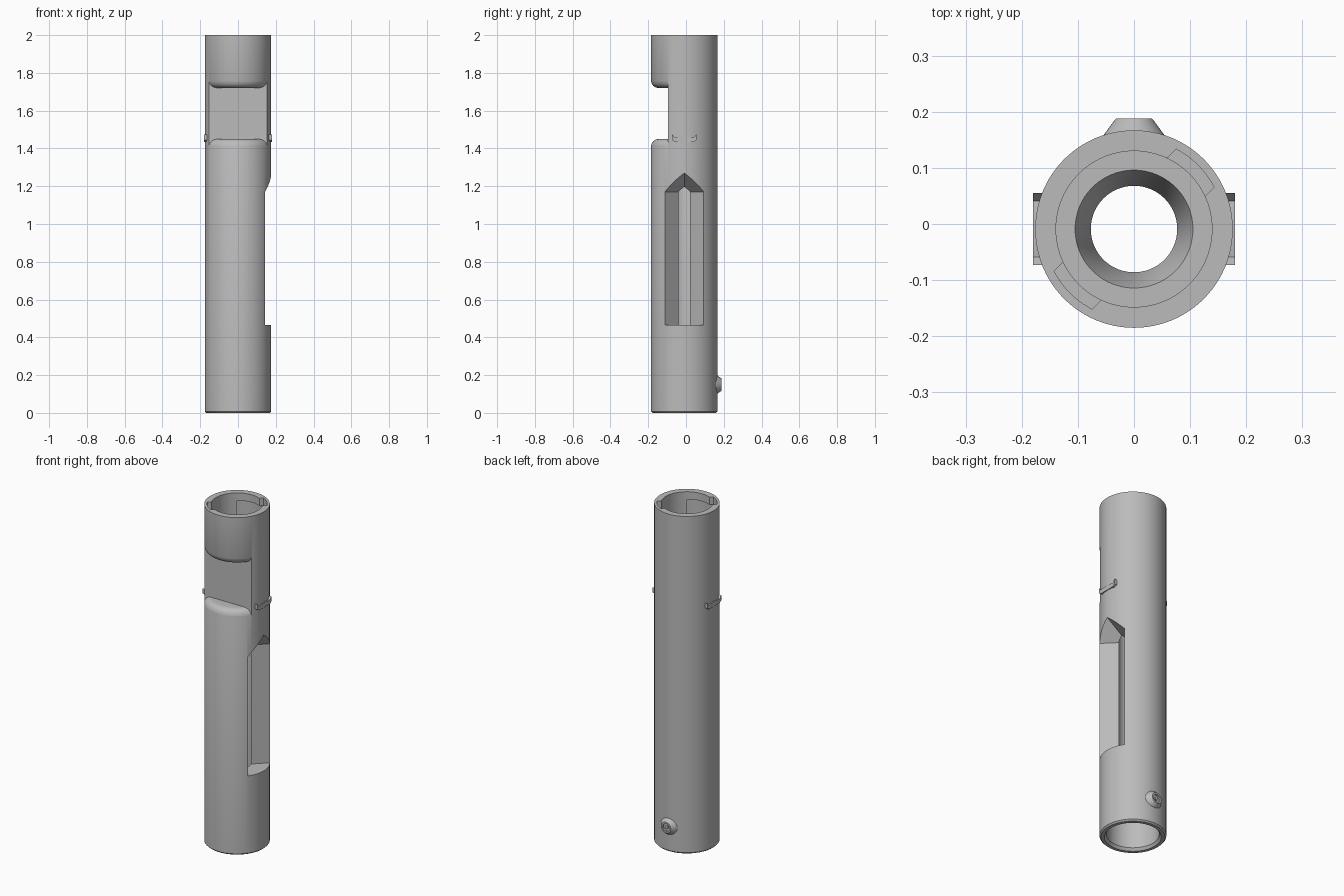
import bpy
import bmesh
from math import sin, cos, pi, radians
from mathutils import Matrix, Vector

cube = bpy.data.objects.get("Cube")
if cube:
    bpy.data.objects.remove(cube, do_unlink=True)

SEG = 96
R = 0.176           # outer radius
AXIS_Y = -0.009     # tube axis position

metal = bpy.data.materials.new("plain grey metal")
metal.use_nodes = True
grey = (0.5, 0.5, 0.5, 1)
metal.diffuse_color = grey
metal.node_tree.nodes["Principled BSDF"].inputs["Base Color"].default_value = grey


def make(name, bm):
    bmesh.ops.recalc_face_normals(bm, faces=bm.faces)
    mesh = bpy.data.meshes.new(name)
    bm.to_mesh(mesh)
    bm.free()
    mesh.materials.append(metal)
    ob = bpy.data.objects.new(name, mesh)
    bpy.context.collection.objects.link(ob)
    return ob


def lathe(profile, closed=False, seg=SEG):
    """Spin an (r, z) profile about z; a closed profile makes a ring."""
    bm = bmesh.new()
    rings = []
    for r, z in profile:
        if r == 0:
            rings.append([bm.verts.new((0, 0, z))] * seg)
        else:
            rings.append([bm.verts.new((r * cos(2 * pi * i / seg), r * sin(2 * pi * i / seg), z))
                          for i in range(seg)])
    pairs = list(zip(rings, rings[1:]))
    if closed:
        pairs.append((rings[-1], rings[0]))
    for a, b in pairs:
        for i in range(seg):
            j = (i + 1) % seg
            quad = list(dict.fromkeys((a[i], a[j], b[j], b[i])))
            bm.faces.new(quad)
    return bm


def prism(points, offset):
    """Extrude a flat outline of 3D points along an offset."""
    bm = bmesh.new()
    face = bm.faces.new([bm.verts.new(p) for p in points])
    ext = bmesh.ops.extrude_face_region(bm, geom=[face])
    moved = [v for v in ext["geom"] if isinstance(v, bmesh.types.BMVert)]
    bmesh.ops.translate(bm, verts=moved, vec=offset)
    return bm


def arc(r, a0, a1, n):
    return [(r * cos(radians(a0 + (a1 - a0) * i / n)),
             r * sin(radians(a0 + (a1 - a0) * i / n))) for i in range(n + 1)]


def cut(target, bm):
    cutter = make("cutter", bm)
    cutter.hide_render = True
    mod = target.modifiers.new("cut", 'BOOLEAN')
    mod.operation = 'DIFFERENCE'
    mod.solver = 'EXACT'
    mod.object = cutter
    bpy.ops.object.select_all(action='DESELECT')
    target.select_set(True)
    bpy.context.view_layer.objects.active = target
    bpy.ops.object.modifier_apply(modifier=mod.name)
    bpy.data.objects.remove(cutter, do_unlink=True)


# Tube body with stepped bore
tube = make("tube_body", lathe([
    (0.168, 0), (R, 0.008), (R, 2), (0.139, 2), (0.139, 1.83), (0.105, 1.83),
    (0.077, 1.75), (0.077, 0.3), (0.139, 0.3), (0.139, 0.015), (0.15, 0)], closed=True))

# Front flat with rounded shoulders
fillet = 0.04
inner = R - fillet
low = [(inner + fillet * sin(t * pi / 16), 1.41 + fillet * cos(t * pi / 16)) for t in range(8)]
low.append((R + 0.002, 1.41))
high = [(r, 3.17 - z) for r, z in reversed(low)]
recess = lathe([(0, 1.45)] + low + [(0.25, 1.41), (0.25, 1.76)] + high + [(0, 1.72)])
split = bmesh.ops.bisect_plane(recess, geom=recess.verts[:] + recess.edges[:] + recess.faces[:],
                               plane_co=(0, -0.086, 0), plane_no=(0, 1, 0), clear_outer=True)
rim = [e for e in split["geom_cut"] if isinstance(e, bmesh.types.BMEdge)]
bmesh.ops.edgeloop_fill(recess, edges=rim)
cut(tube, recess)

# Left side V pocket with a gabled top
reach = 0.2
pocket = bmesh.new()
for z in (0.465, 1.17):
    for x, y in ((0.04, 0), (0.04 + reach, reach), (0.04 + reach, -reach)):
        pocket.verts.new((x, y, z))
pocket.verts.new((0.04 + reach, 0, 1.17 + 0.735 * reach))
bmesh.ops.convex_hull(pocket, input=pocket.verts[:])
cut(tube, pocket)

# Two bayonet slots inside the top rim
for turn in (0, 180):
    spin = Matrix.Rotation(radians(45 + turn), 4, 'Z')
    entry = [(0.12, 0.048), (0.12, -0.048)] + arc(0.161, -17.3, 17.3, 10)
    channel = arc(0.161, -17.3, 80, 28) + arc(0.12, 80, -17.3, 28)
    for outline, z0, z1 in ((entry, 1.86, 2.05), (channel, 1.86, 1.955)):
        bm = prism([(x, y, z0) for x, y in outline], (0, 0, z1 - z0))
        bm.transform(spin)
        cut(tube, bm)

# Side clips with raised tips
clip_outline = [(-0.05, 1.435), (0.05, 1.435), (0.064, 1.445), (0.064, 1.475), (0.05, 1.458),
                (0, 1.465), (-0.05, 1.458), (-0.064, 1.475), (-0.064, 1.445)]
clips = []
for side, label in ((1, "left"), (-1, "right")):
    bm = prism([(side * 0.15, y, z) for y, z in clip_outline], (side * 0.03, 0, 0))
    clips.append(make(label + "_clip", bm))

# Rear button with a recessed ring and centre pin
button = lathe([(0, 0.14), (0.056, 0.14), (0.056, 0.165), (0.034, 0.195), (0.032, 0.197),
                (0.022, 0.197), (0.022, 0.188), (0.01, 0.188), (0.01, 0.194), (0, 0.194)], seg=40)
button.transform(Matrix.Translation(Vector((0, 0, 0.15))) @ Matrix.Rotation(radians(-90), 4, 'X'))
rear_button = make("rear_button", button)

# Place on the axis and smooth the round surfaces
for ob in [tube, rear_button] + clips:
    ob.data.transform(Matrix.Translation((0, AXIS_Y, 0)))
    bpy.ops.object.select_all(action='DESELECT')
    ob.select_set(True)
    bpy.context.view_layer.objects.active = ob
    bpy.ops.object.shade_smooth_by_angle(angle=radians(25))
